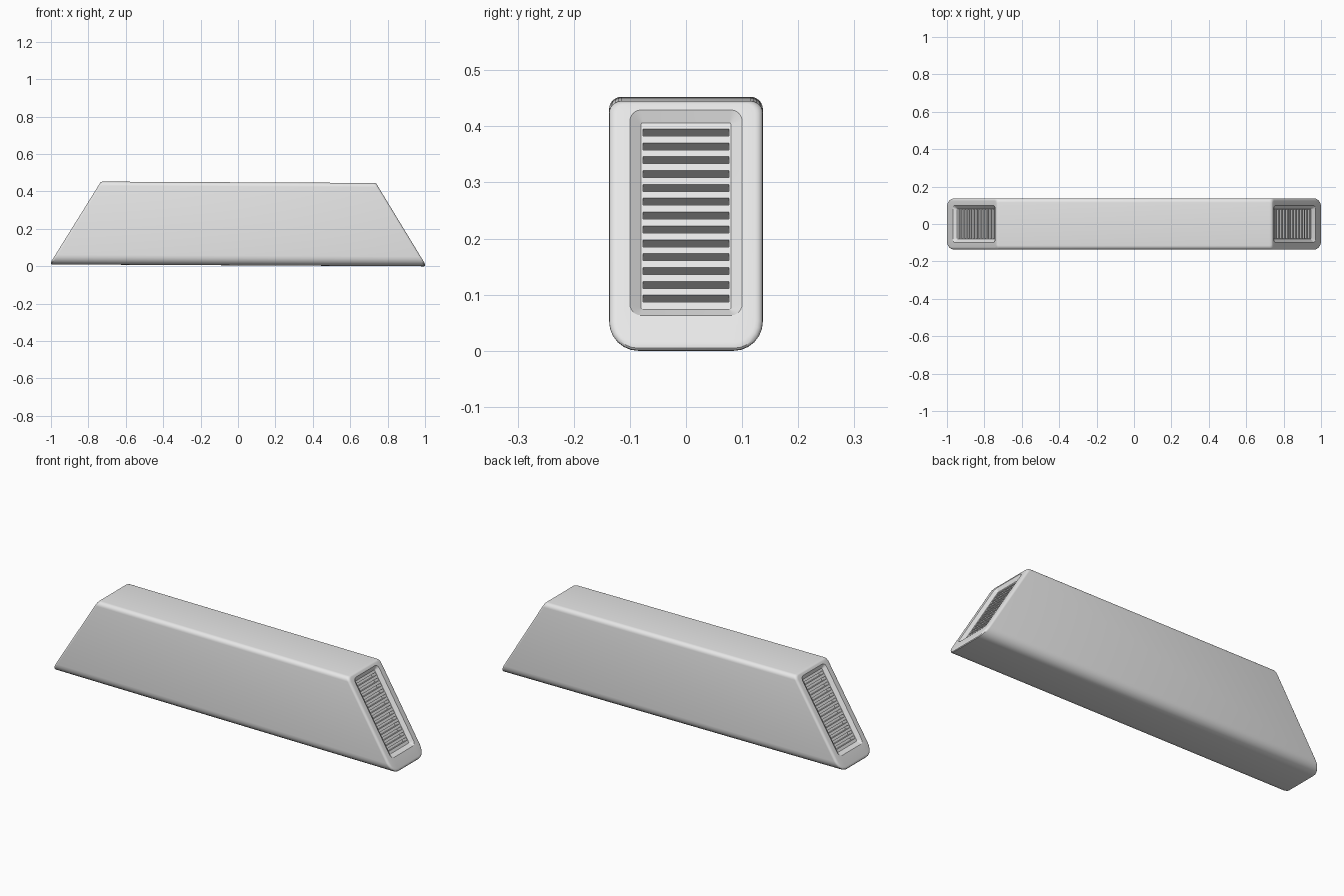
import bpy, bmesh, math
from mathutils import Matrix, Vector

cube = bpy.data.objects.get("Cube")
if cube:
    bpy.data.objects.remove(cube, do_unlink=True)

HEIGHT, HALF_WIDTH = 0.444, 0.137
SLOPE = 0.615                                   # run of the end faces per unit of height
NORMAL = Vector((1, 0, SLOPE)).normalized()     # outward direction of the +x end
RECESS = 0.015
STEPS = 6

grey = bpy.data.materials.new("light grey")
grey.use_nodes = True
grey.diffuse_color = (0.8, 0.8, 0.8, 1)
grey.node_tree.nodes["Principled BSDF"].inputs["Base Color"].default_value = (0.8, 0.8, 0.8, 1)


def end_x(z):
    return 0.735 + SLOPE * (HEIGHT - z)


def ring(half, low, high, r_low, r_high, pull=0.0, depth=0.0):
    """Rounded outline on the sloped end plane, pulled back in x or sunk along the normal."""
    corners = [(1, 1, r_high), (-1, 1, r_high), (-1, -1, r_low), (1, -1, r_low)]
    points = []
    for i, (sy, sz, r) in enumerate(corners):
        cy = sy * (half - r)
        cz = high - r if sz > 0 else low + r
        for s in range(STEPS + 1):
            a = math.pi / 2 * (i + s / STEPS)
            y, z = cy + r * math.cos(a), cz + r * math.sin(a)
            points.append(Vector((end_x(z) - pull, y, z)) - NORMAL * depth)
    return points


# End outlines, from the long walls over the rounded rim into the recess
outlines = []
for s in range(5):
    a = math.pi / 2 * s / 4
    inset, pull = 1 - math.cos(a), 1 - math.sin(a)
    outlines.append(ring(HALF_WIDTH - 0.014 * inset, 0.016 * inset, HEIGHT - 0.005 * inset,
                         0.052 - 0.014 * inset, 0.022 - 0.006 * inset, pull=0.014 * pull))
outlines.append(ring(0.10, 0.063, 0.428, 0.02, 0.02))
outlines.append(ring(0.08, 0.081, 0.413, 0.003, 0.003, depth=RECESS))

# Body: one skin running from the left recess floor to the right one
bm = bmesh.new()
loops = [[bm.verts.new((-p.x, p.y, p.z)) for p in o] for o in reversed(outlines)]
loops += [[bm.verts.new(p) for p in o] for o in outlines]
for a, b in zip(loops, loops[1:]):
    for i in range(len(a)):
        j = (i + 1) % len(a)
        bm.faces.new((a[i], a[j], b[j], b[i]))
bm.faces.new(loops[0])
bm.faces.new(loops[-1])
bmesh.ops.recalc_face_normals(bm, faces=bm.faces)
mesh = bpy.data.meshes.new("vented_body")
bm.to_mesh(mesh)
bm.free()
body = bpy.data.objects.new("vented_body", mesh)
bpy.context.collection.objects.link(body)
mesh.materials.append(grey)

# Vent slots: a row of thin boxes square to each sloped end
bm = bmesh.new()
tilt = math.atan(SLOPE)
for side in (1, -1):
    for k in range(13):
        z = 0.0926 + k * 0.0246
        x = end_x(z) - RECESS / NORMAL.x
        centre = Vector((x, 0, z)) - NORMAL * 0.011
        centre.x *= side
        bmesh.ops.create_cube(bm, size=1, matrix=Matrix.Translation(centre)
                              @ Matrix.Rotation(-tilt * side, 4, 'Y')
                              @ Matrix.Diagonal((0.038, 0.154, 0.0146, 1)))
cut_mesh = bpy.data.meshes.new("slot_cutter")
bm.to_mesh(cut_mesh)
bm.free()
cut_mesh.materials.append(grey)
cutter = bpy.data.objects.new("slot_cutter", cut_mesh)
cutter.hide_render = True
bpy.context.collection.objects.link(cutter)

mod = body.modifiers.new("slots", 'BOOLEAN')
mod.operation = 'DIFFERENCE'
mod.solver = 'EXACT'
mod.object = cutter
bpy.ops.object.select_all(action='DESELECT')
body.select_set(True)
bpy.context.view_layer.objects.active = body
bpy.ops.object.modifier_apply(modifier="slots")
bpy.data.objects.remove(cutter, do_unlink=True)
bpy.ops.object.shade_smooth_by_angle(angle=math.radians(30))

# The whole body leans very slightly towards +x
body.rotation_euler.y = 0.005
body.location.z = 0.005
